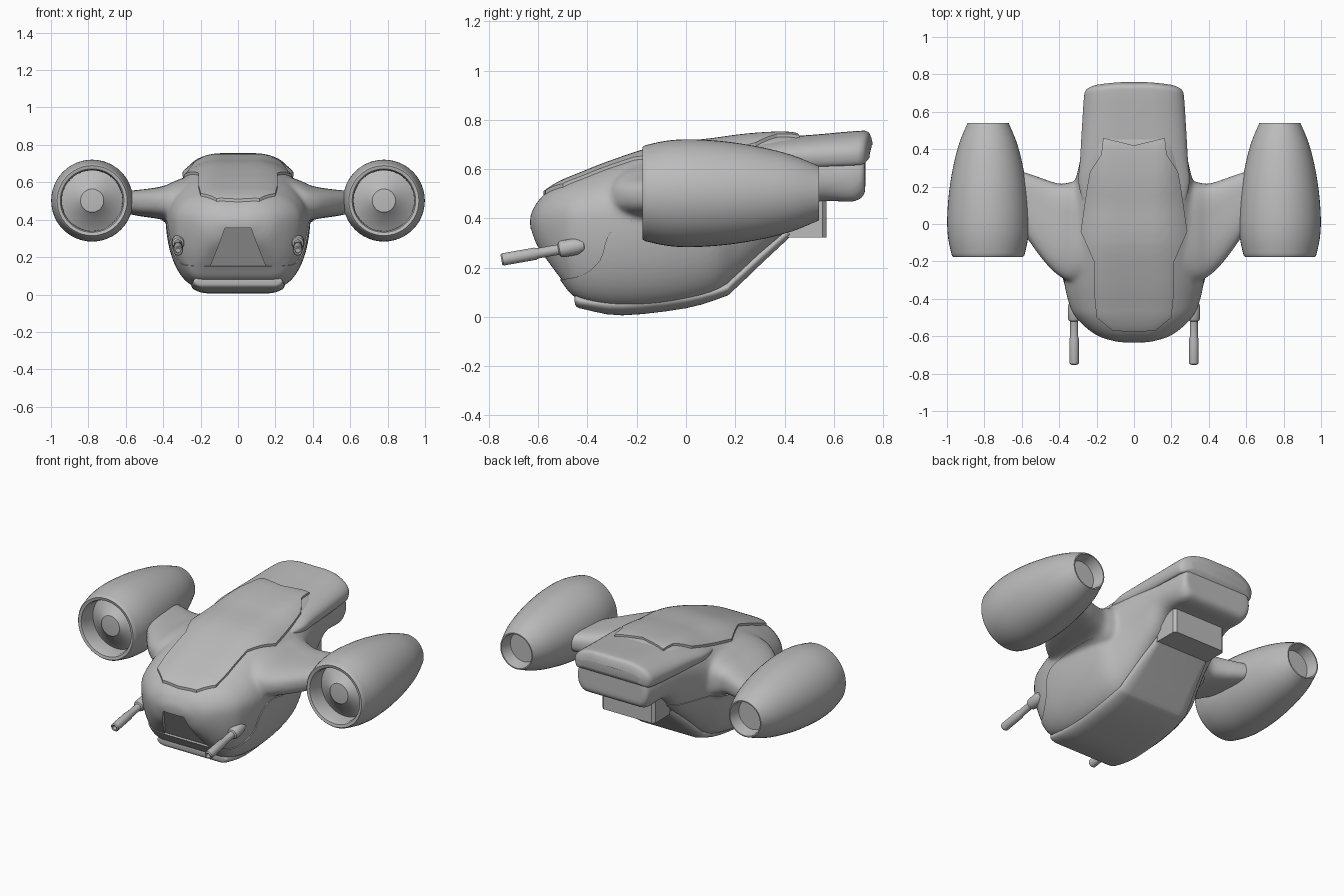
import bpy, bmesh, math
from mathutils import Vector

if "Cube" in bpy.data.objects:
    bpy.data.objects.remove(bpy.data.objects["Cube"])

grey = bpy.data.materials.new("hull_grey")
grey.use_nodes = True
grey.diffuse_color = (0.5, 0.5, 0.5, 1)
grey.node_tree.nodes["Principled BSDF"].inputs["Base Color"].default_value = (0.5, 0.5, 0.5, 1)


def finish(name, bm, angle=35):
    bmesh.ops.remove_doubles(bm, verts=bm.verts, dist=0.0002)
    bmesh.ops.recalc_face_normals(bm, faces=bm.faces)
    mesh = bpy.data.meshes.new(name)
    bm.to_mesh(mesh)
    bm.free()
    obj = bpy.data.objects.new(name, mesh)
    bpy.context.collection.objects.link(obj)
    mesh.materials.append(grey)
    shade(obj, angle)
    return obj


def activate(obj):
    bpy.ops.object.select_all(action='DESELECT')
    obj.select_set(True)
    bpy.context.view_layer.objects.active = obj


def shade(obj, angle):
    activate(obj)
    bpy.ops.object.shade_smooth_by_angle(angle=math.radians(angle))


def smooth_path(rows, steps):
    """Catmull-Rom through rows of numbers."""
    rows = [Vector(r) for r in rows]
    out = []
    for i in range(len(rows) - 1):
        a, b = rows[max(i - 1, 0)], rows[i]
        c, d = rows[i + 1], rows[min(i + 2, len(rows) - 1)]
        for s in range(steps):
            t = s / steps
            out.append(b + (c - a) * (t / 2) + (a * 2 - b * 5 + c * 4 - d) * (t * t / 2)
                       + (b * 3 - a - c * 3 + d) * (t ** 3 / 2))
    return out + [rows[-1]]


def loft(name, rings, angle=35):
    bm = bmesh.new()
    loops = [[bm.verts.new(p) for p in ring] for ring in rings]
    n = len(loops[0])
    for a, b in zip(loops, loops[1:]):
        for i in range(n):
            j = (i + 1) % n
            bm.faces.new((a[i], a[j], b[j], b[i]))
    bm.faces.new(loops[0])
    bm.faces.new(loops[-1])
    return finish(name, bm, angle)


def section(y, top, bottom, w_top, w_mid, z_mid, w_bottom, bow=0, n=12):
    """Symmetric cross-section: domed top, rounded sides, flat bottom; bow sweeps the sides forward."""
    half = []
    for i in range(2 * n + 1):
        t = math.pi / 2 - math.pi * i / (2 * n)
        flat, end = (w_top, top) if t >= 0 else (w_bottom, bottom)
        half.append((flat + (w_mid - flat) * math.cos(t),
                     z_mid + abs(math.sin(t)) * (end - z_mid)))
    half += [(-x, z) for x, z in reversed(half)]
    return [(x, y - bow * x * x, z) for x, z in half]


def lathe(name, profile, loc, tilt=0, steps=48):
    """Spin (radius, y) points around the y axis."""
    bm = bmesh.new()
    vs = [bm.verts.new((r, y, 0)) for r, y in profile]
    es = [bm.edges.new(p) for p in zip(vs, vs[1:])]
    bmesh.ops.spin(bm, geom=vs + es, cent=(0, 0, 0), axis=(0, 1, 0),
                   angle=2 * math.pi, steps=steps)
    obj = finish(name, bm)
    obj.location = loc
    obj.rotation_euler.x = math.radians(tilt)
    return obj


def prism(name, near, far):
    return loft(name, [near, far], 1)


def boolean(obj, cutter, operation):
    activate(obj)
    mod = obj.modifiers.new("cut", 'BOOLEAN')
    mod.object, mod.operation, mod.solver = cutter, operation, 'EXACT'
    bpy.ops.object.modifier_apply(modifier=mod.name)
    bpy.data.objects.remove(cutter)
    shade(obj, 35)


def hull_plate(name, source, cutter, lift):
    """A slightly proud panel that follows the hull surface."""
    plate = source.copy()
    plate.data = source.data.copy()
    plate.name = name
    bpy.context.collection.objects.link(plate)
    bm = bmesh.new()
    bm.from_mesh(plate.data)
    bm.normal_update()
    moves = [(v, v.normal.copy()) for v in bm.verts]
    for v, normal in moves:
        v.co += normal * lift
    bm.to_mesh(plate.data)
    bm.free()
    boolean(plate, cutter, 'INTERSECT')


# Main hull: y, top, bottom, top width, widest, height of widest, bottom width
hull_rows = [
    (-.633, .41, .36, .03, .08, .385, .03), (-.605, .465, .29, .06, .18, .385, .09),
    (-.56, .51, .225, .08, .25, .39, .15), (-.5, .545, .145, .1, .31, .395, .19),
    (-.44, .57, .08, .1, .343, .4, .2), (-.3, .625, .045, .1, .375, .41, .2),
    (-.1, .688, .05, .1, .38, .42, .2), (.1, .713, .09, .1, .36, .44, .19),
    (.2, .727, .16, .11, .325, .5, .18), (.3, .737, .26, .12, .297, .55, .18),
    (.42, .74, .37, .12, .275, .57, .18), (.52, .72, .465, .12, .262, .57, .18),
    (.68, .71, .468, .12, .248, .57, .19), (.728, .7, .5, .12, .235, .58, .18)]
hull = loft("hull_with_wings", [section(*r) for r in smooth_path(hull_rows, 4)])

# Wing stations: x, leading y, trailing y, top z, bottom z
wing_rows = [
    (.22, -.3, .24, .65, .34), (.33, -.31, .225, .61, .36), (.39, -.285, .215, .583, .395),
    (.45, -.235, .23, .57, .408), (.52, -.15, .255, .561, .418), (.61, -.02, .285, .552, .435)]


def wing_ring(row, side):
    x, lead, trail, top, bottom = row
    ring = []
    for i in range(32):
        a = 2 * math.pi * i / 32
        c, s = math.cos(a), math.sin(a)
        power = .45 if c > 0 else .9
        y = (lead + trail) / 2 + (trail - lead) / 2 * math.copysign(abs(c) ** power, c)
        z = (top + bottom) / 2 + (top - bottom) / 2 * math.copysign(abs(s) ** .7, s)
        ring.append((side * x, y, z))
    return ring


# Fuse the wings into the hull with soft fillets
wings = [loft("wing", [wing_ring(r, side) for r in smooth_path(wing_rows, 4)]) for side in (1, -1)]
activate(hull)
for wing in wings:
    wing.select_set(True)
bpy.ops.object.join()
fuse = hull.modifiers.new("fuse", 'REMESH')
fuse.mode, fuse.voxel_size = 'VOXEL', .012
soften = hull.modifiers.new("soften", 'SMOOTH')
soften.factor, soften.iterations = .5, 8
for mod in (fuse, soften):
    bpy.ops.object.modifier_apply(modifier=mod.name)
shade(hull, 40)

# Raised dorsal panel with its angular outline
dorsal = [(0, .42), (.165, .46), (.175, .37), (.235, .28), (.25, .2), (.285, -.04),
          (.21, -.21), (.21, -.4), (.2, -.5), (.115, -.57), (0, -.578)]
dorsal += [(-x, y) for x, y in reversed(dorsal[1:-1])]
hull_plate("dorsal_panel", hull,
           prism("cutter", [(x, y, .44) for x, y in dorsal], [(x, y, 1) for x, y in dorsal]), .012)

# Lower side panels behind the curved nose seam
seam = smooth_path([(-.52, .15), (-.42, .17), (-.35, .23), (-.32, .32), (-.27, .38), (-.2, .395)], 4)
outline = [tuple(p) for p in seam] + [(.5, .395), (.5, .02), (-.52, .02)]
hull_plate("lower_side_panel", hull,
           prism("cutter", [(-.6, y, z) for y, z in outline], [(.6, y, z) for y, z in outline]), .006)

# Flat chin facet cut into the nose
facet = [(.07, -.622, .36), (.15, -.495, .15), (-.15, -.495, .15), (-.07, -.622, .36)]
boolean(hull, prism("cutter", facet, [(x, y - .3, z - .17) for x, y, z in facet]), 'DIFFERENCE')

# Tail cover: upper shell overhanging the tail, bowed at the back
cover_rows = [
    (.1, .66, .61, .08, .26, .635, .24), (.25, .7, .605, .08, .296, .645, .27),
    (.38, .727, .608, .08, .288, .65, .265), (.55, .742, .61, .08, .278, .655, .255),
    (.7, .755, .615, .08, .268, .66, .245), (.74, .752, .62, .08, .258, .665, .235),
    (.754, .73, .635, .08, .235, .67, .21), (.76, .7, .65, .06, .2, .675, .18)]
loft("tail_cover", [section(*r, bow=.4) for r in smooth_path(cover_rows, 4)], 50)

# Belly keel with a rounded lip, rising to the rear block
keel_rows = [
    (-.452, .08, .06, .2, .225, .07, .2), (-.445, .092, .042, .2, .238, .07, .19),
    (-.41, .085, .03, .2, .243, .06, .17), (-.26, .075, .006, .2, .25, .05, .15),
    (0, .095, .035, .2, .25, .075, .16), (.15, .135, .08, .2, .24, .11, .17),
    (.19, .165, .105, .19, .235, .14, .17), (.3, .275, .21, .17, .21, .24, .16),
    (.42, .36, .322, .15, .185, .35, .16)]
loft("belly_keel", [section(*r) for r in smooth_path(keel_rows, 3)], 40)

# Block under the tail
block = [(.18, .37), (.18, .555), (.165, .57), (-.165, .57), (-.18, .555), (-.18, .37)]
prism("rear_block", [(x, y, .322) for x, y in block], [(x, y, .5) for x, y in block])

# Engine shell outer curve, then shallow intake with hub and sunken exhaust
outer = [tuple(p) for p in smooth_path(
    [(.194, -.168), (.213, -.08), (.219, .02), (.21, .16), (.188, .3), (.155, .43), (.11, .54)], 4)]
engine = ([(0, -.135), (.062, -.13), (.067, -.122), (.162, -.07), (.163, -.155),
           (.17, -.172), (.187, -.176)] + outer + [(.103, .54), (.09, .47), (0, .47)])
# Gun barrel with bore, stepped into a sleeve
gun = [(0, .03), (.013, .03), (.013, .002), (.02, 0), (.025, .006), (.025, .14), (.021, .15),
       (.021, .235), (.03, .24), (.034, .25), (.034, .31), (.025, .34), (0, .355)]

for label, side in (("left", 1), ("right", -1)):
    lathe(label + "_engine", engine, (side * .78, 0, .502))
    lathe(label + "_gun", gun, (side * .32, -.75, .232), 10, 24)
